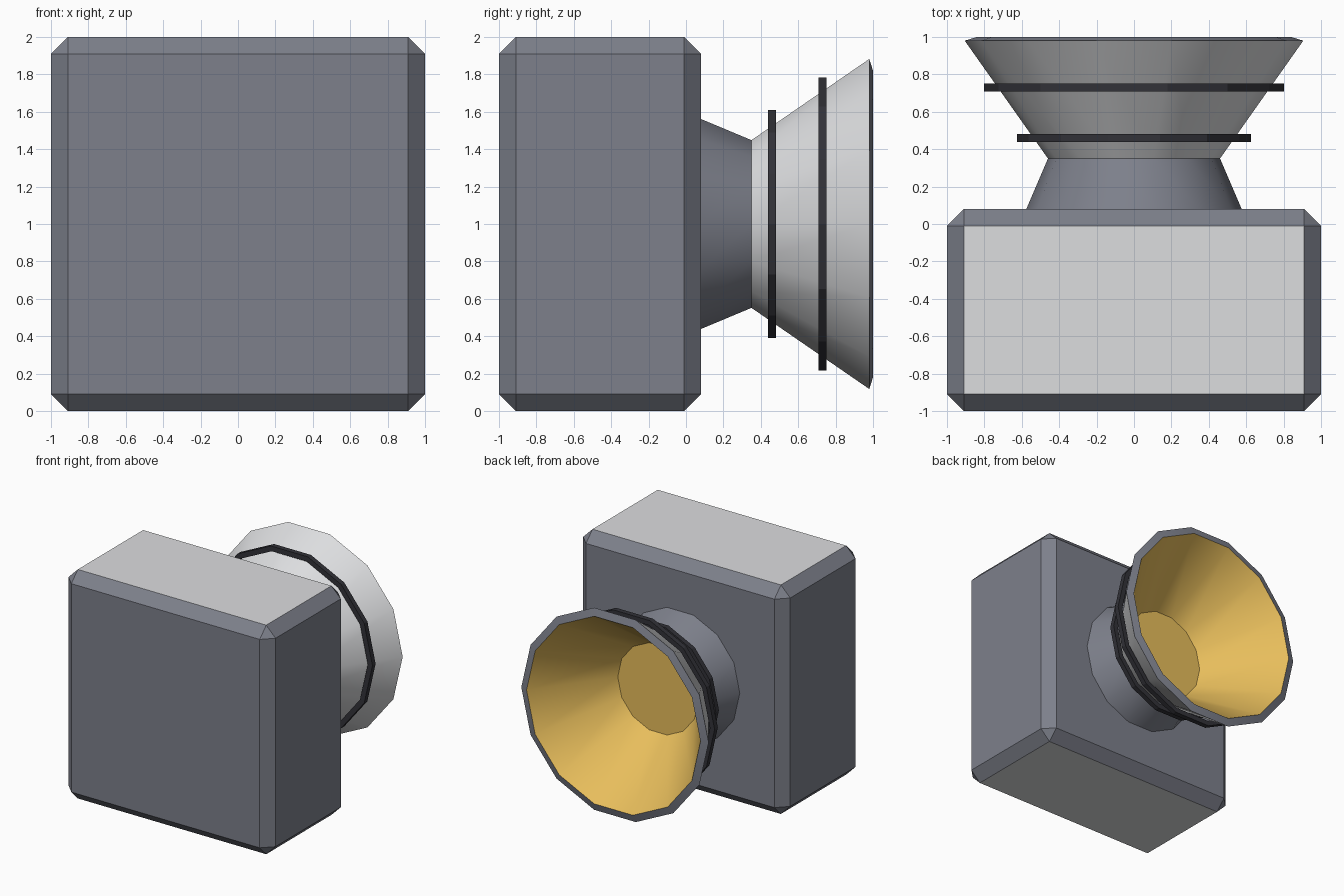
import bpy, bmesh, math
from mathutils import Matrix

if "Cube" in bpy.data.objects:
    bpy.data.objects.remove(bpy.data.objects["Cube"])

SIDES = 14
AXIS_Z = 1.0  # height of the horn axis


def material(name, rgb):
    m = bpy.data.materials.new(name)
    lin = [((c / 255 + 0.055) / 1.055) ** 2.4 for c in rgb]
    m.diffuse_color = (*lin, 1)
    m.use_nodes = True
    m.node_tree.nodes["Principled BSDF"].inputs["Base Color"].default_value = m.diffuse_color
    return m


SLATE = material("slate grey", (125, 128, 139))
LIGHT = material("light grey", (220, 221, 223))
GOLD = material("gold", (232, 190, 92))
BLACK = material("black", (50, 50, 56))


def finish(name, bm, mats, smooth=False):
    bmesh.ops.recalc_face_normals(bm, faces=bm.faces)
    if smooth:
        for f in bm.faces:
            f.smooth = True
        for e in bm.edges:
            e.smooth = e.calc_face_angle(math.pi) < math.radians(30)
    me = bpy.data.meshes.new(name)
    bm.to_mesh(me)
    bm.free()
    for m in mats:
        me.materials.append(m)
    ob = bpy.data.objects.new(name, me)
    bpy.context.collection.objects.link(ob)
    return ob


def lathe(name, profile, mats, strip_mats=None, closed=False, smooth=False):
    """Turn (y, radius) points round the horn axis; closed joins last to first."""
    bm = bmesh.new()
    rings = []
    for y, r in profile:
        angles = [2 * math.pi * k / SIDES for k in range(SIDES)]
        rings.append([bm.verts.new((r * math.cos(a), y, AXIS_Z + r * math.sin(a)))
                      for a in angles])
    n = len(rings)
    for i in range(n if closed else n - 1):
        a, b = rings[i], rings[(i + 1) % n]
        for k in range(SIDES):
            j = (k + 1) % SIDES
            f = bm.faces.new((a[k], a[j], b[j], b[k]))
            f.material_index = strip_mats[i] if strip_mats else 0
    if not closed:
        bm.faces.new(rings[0])
        end = bm.faces.new(rings[-1])
        end.material_index = strip_mats[-1] if strip_mats else 0
    return finish(name, bm, mats, smooth)


# Chamfered box body with light top and bottom panels
bm = bmesh.new()
bmesh.ops.create_cube(bm, size=1, matrix=Matrix.Translation((0, -0.46, 1))
                      @ Matrix.Diagonal((2, 1.08, 2, 1)))
bmesh.ops.bevel(bm, geom=bm.edges[:], offset=0.09, segments=1,
                profile=0.5, affect='EDGES')
bm.normal_update()
for f in bm.faces:
    f.material_index = 1 if abs(f.normal.z) > 0.9 else 0
finish("body", bm, [SLATE, LIGHT])

# Tapered neck
lathe("neck", [(0.07, 0.58), (0.35, 0.46)], [SLATE], smooth=True)

# Flared horn: light outside, slate rim, gold inside and throat
lathe("horn", [(0.35, 0.46), (0.98, 0.905), (1.0, 0.84), (0.385, 0.39)],
      [LIGHT, SLATE, GOLD], strip_mats=[0, 1, 2], smooth=True)

# Square-section hoops round the horn
for name, y, r in (("inner_hoop", 0.46, 0.625), ("outer_hoop", 0.73, 0.803)):
    h, t = 0.022, 0.045
    lathe(name, [(y - h, r), (y + h, r), (y + h, r - t), (y - h, r - t)],
          [BLACK], closed=True)
